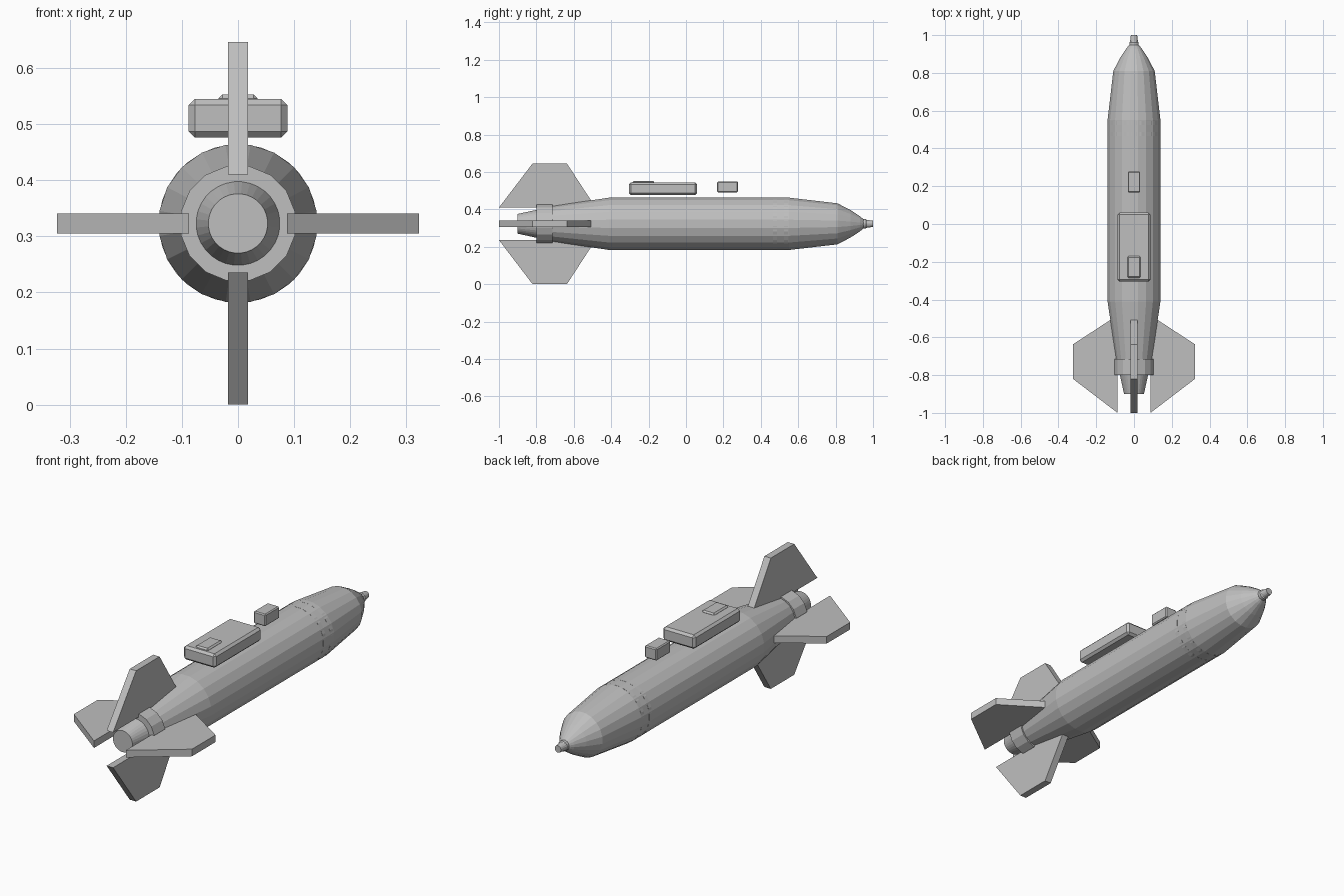
import bpy, bmesh, math
from mathutils import Matrix

if "Cube" in bpy.data.objects:
    bpy.data.objects.remove(bpy.data.objects["Cube"])

ZC = 0.323  # height of the body axis

grey = bpy.data.materials.new("plain grey")
grey.diffuse_color = (0.52, 0.52, 0.52, 1)
grey.use_nodes = True
grey.node_tree.nodes["Principled BSDF"].inputs["Base Color"].default_value = grey.diffuse_color


def finish(name, bm):
    bmesh.ops.recalc_face_normals(bm, faces=bm.faces)
    me = bpy.data.meshes.new(name)
    bm.to_mesh(me)
    bm.free()
    me.materials.append(grey)
    ob = bpy.data.objects.new(name, me)
    bpy.context.collection.objects.link(ob)
    return ob


def lathe(name, profile, sides):
    """Closed faceted solid around the y axis from (y, radius) points."""
    bm = bmesh.new()
    rings = []
    for y, r in profile:
        ring = []
        for i in range(sides):
            a = 2 * math.pi * (i + 0.5) / sides
            ring.append(bm.verts.new((r * math.cos(a), y, ZC + r * math.sin(a))))
        rings.append(ring)
    for lo, hi in zip(rings, rings[1:]):
        for i in range(sides):
            j = (i + 1) % sides
            bm.faces.new((lo[i], lo[j], hi[j], hi[i]))
    bm.faces.new(rings[0])
    bm.faces.new(rings[-1])
    return finish(name, bm)


def box(name, x, y0, y1, z0, z1, bevel):
    bm = bmesh.new()
    m = Matrix.Translation((0, (y0 + y1) / 2, (z0 + z1) / 2)) @ Matrix.Diagonal((2 * x, y1 - y0, z1 - z0, 1))
    bmesh.ops.create_cube(bm, size=1, matrix=m)
    bmesh.ops.bevel(bm, geom=bm.edges[:], offset=bevel, segments=1, affect='EDGES')
    return finish(name, bm)


def fin(name, angle):
    """Flat swept fin, drawn upright then turned about the body axis."""
    bm = bmesh.new()
    outline = [(-1.0, 0.087), (-0.82, 0.323), (-0.637, 0.323), (-0.483, 0.087)]
    face = bm.faces.new([bm.verts.new((-0.0175, y, r)) for y, r in outline])
    ext = bmesh.ops.extrude_face_region(bm, geom=[face])
    verts = [v for v in ext["geom"] if isinstance(v, bmesh.types.BMVert)]
    bmesh.ops.translate(bm, verts=verts, vec=(0.035, 0, 0))
    bm.transform(Matrix.Translation((0, 0, ZC)) @ Matrix.Rotation(angle, 4, 'Y'))
    return finish(name, bm)


# Body with tapered tail and rounded nose
lathe("body", [(-0.76, 0.088), (-0.715, 0.096), (-0.41, 0.1417), (0.55, 0.1417),
               (0.81, 0.111), (0.88, 0.074), (0.93, 0.041), (0.952, 0.022)], 20)
lathe("nose_fuse", [(0.94, 0.026), (0.962, 0.025), (0.967, 0.021), (1.0, 0.017)], 16)

# Tail ring and nozzle
lathe("tail_ring", [(-0.80, 0.104), (-0.715, 0.104)], 16)
lathe("tail_nozzle", [(-0.90, 0.053), (-0.78, 0.079)], 32)

# Two thin bands that just break through the body facets
lathe("rear_band", [(0.465, 0.1413), (0.487, 0.1413)], 32)
lathe("front_band", [(0.523, 0.1413), (0.545, 0.1413)], 32)

# Four tail fins
for i, side in enumerate(("top", "right", "bottom", "left")):
    fin(side + "_fin", i * math.pi / 2)

# Mounting boxes above the body
box("mount_box", 0.088, -0.305, 0.06, 0.476, 0.545, 0.011)
box("mount_plate", 0.035, -0.285, -0.17, 0.53, 0.553, 0.007)
box("mount_lug", 0.033, 0.167, 0.277, 0.49, 0.55, 0.005)
